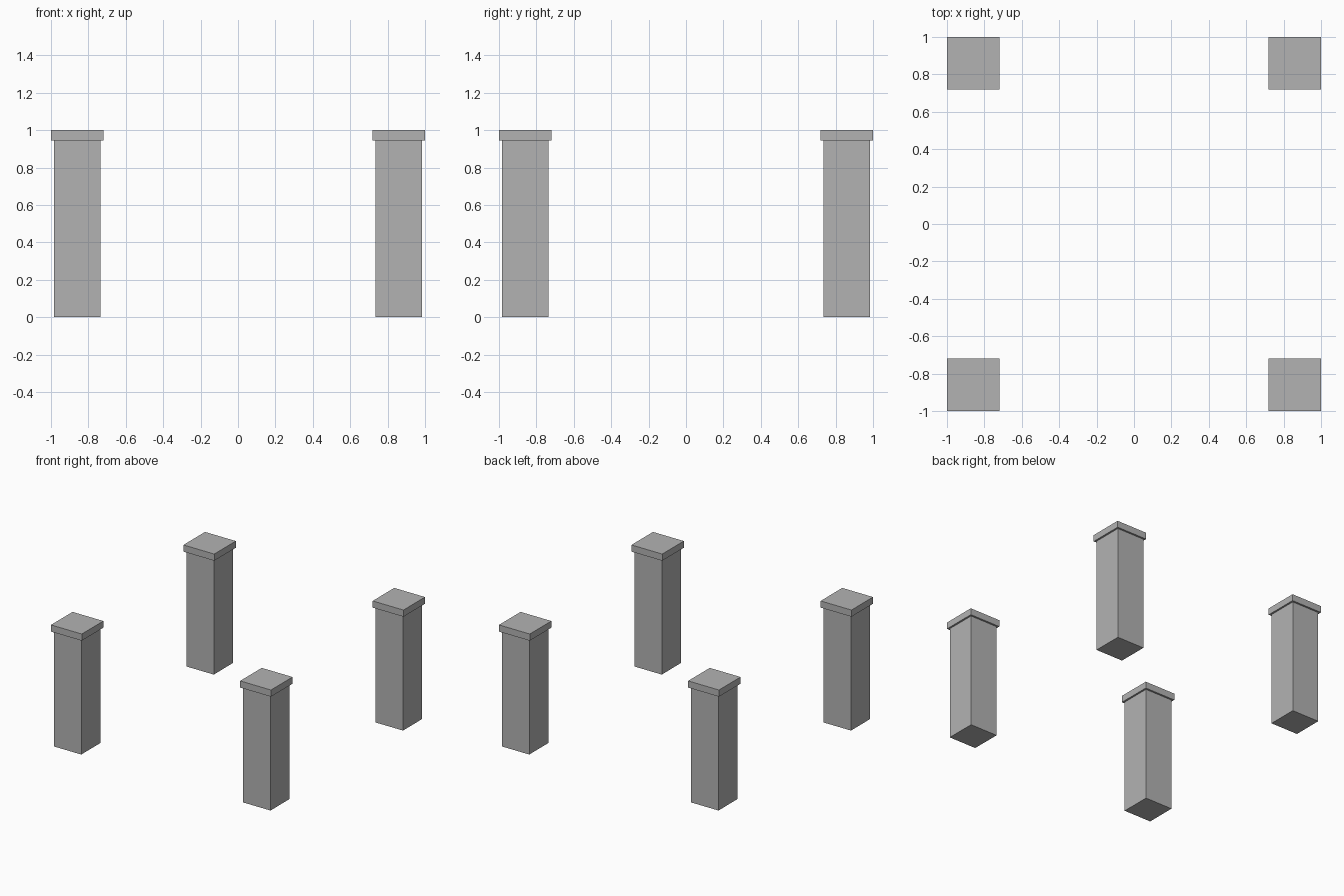
import bpy

cube = bpy.data.objects.get("Cube")
if cube:
    bpy.data.objects.remove(cube, do_unlink=True)

# Single stone grey
stone = bpy.data.materials.new("stone_grey")
stone.use_nodes = True
colour = (0.45, 0.45, 0.45, 1)
stone.diffuse_color = colour
stone.node_tree.nodes["Principled BSDF"].inputs["Base Color"].default_value = colour

CENTRE = 0.86
SHAFT_WIDTH, CAP_WIDTH = 0.25, 0.28
CAP_BASE, TOP = 0.945, 1.0


def block(name, x, y, width, bottom, top):
    """Square block between two heights."""
    bpy.ops.mesh.primitive_cube_add(size=1, location=(x, y, (bottom + top) / 2))
    obj = bpy.context.object
    obj.name = name
    obj.scale = (width, width, top - bottom)
    bpy.ops.object.transform_apply(location=False, rotation=False, scale=True)
    obj.data.materials.append(stone)


# Four corner pillars, each a shaft with an overhanging cap
for depth, sy in (("front", -1), ("back", 1)):
    for side, sx in (("right", -1), ("left", 1)):
        x, y = sx * CENTRE, sy * CENTRE
        block(f"{depth}_{side}_pillar_shaft", x, y, SHAFT_WIDTH, 0, CAP_BASE)
        block(f"{depth}_{side}_pillar_cap", x, y, CAP_WIDTH, CAP_BASE, TOP)
